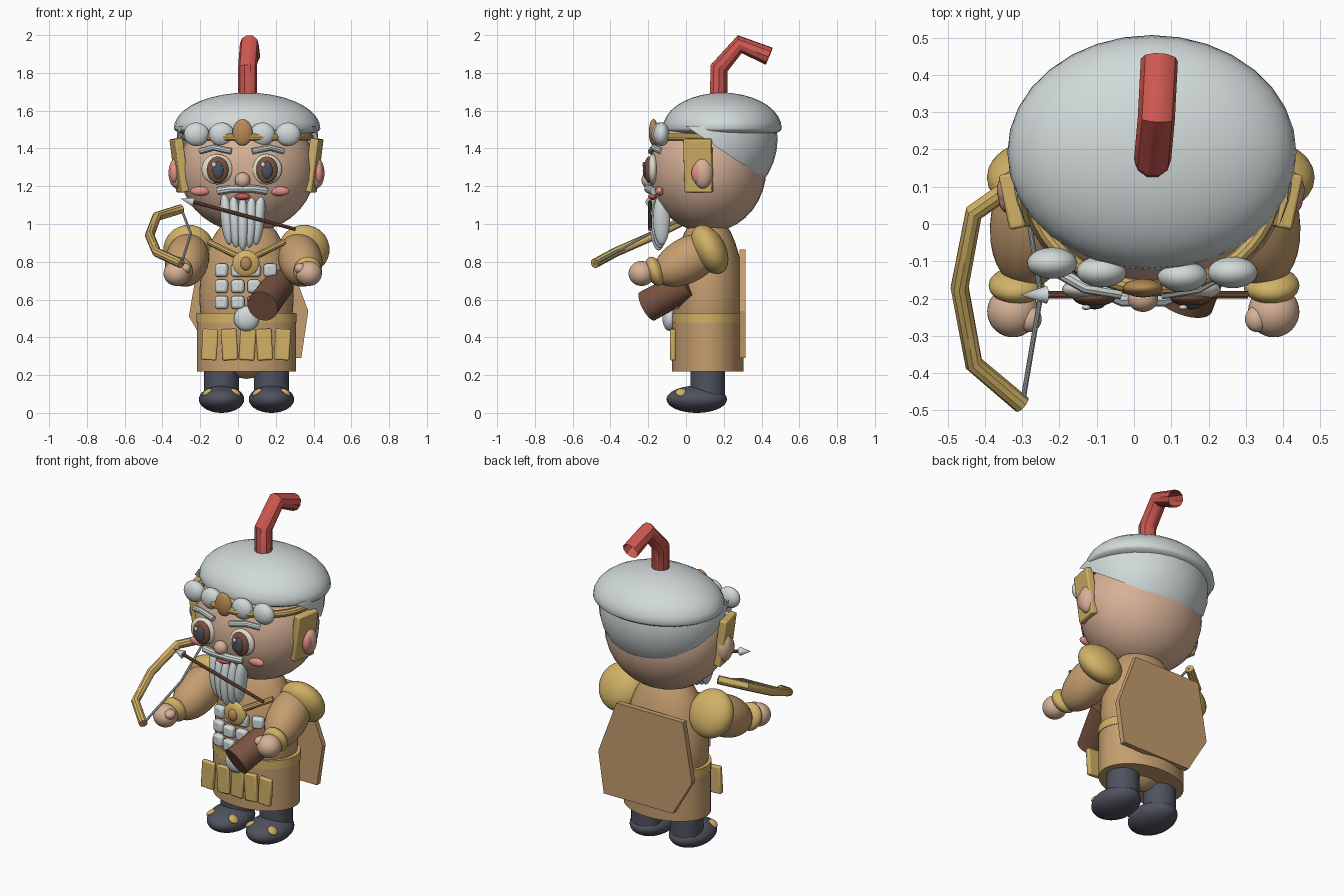
import bpy, bmesh, math
from mathutils import Vector

if "Cube" in bpy.data.objects:
    bpy.data.objects.remove(bpy.data.objects["Cube"], do_unlink=True)


def material(name, hexcode):
    lin = [(int(hexcode[i:i + 2], 16) / 255) ** 2.2 for i in (0, 2, 4)] + [1]
    m = bpy.data.materials.new(name)
    m.use_nodes = True
    m.diffuse_color = lin
    m.node_tree.nodes["Principled BSDF"].inputs["Base Color"].default_value = lin
    return m


tan = material("tan cloth", "C49C6E")
gold = material("gold", "D0B066")
skin = material("skin", "D6B096")
grey = material("pale grey", "D0D8D8")
red = material("red", "CC5852")
pink = material("pink", "E08E84")
brown = material("brown leather", "785442")
dark = material("dark boots", "50525E")
cream = material("cream", "E0DACA")
amber = material("amber", "B88A58")


def finish(name, mat, angle=40):
    ob = bpy.context.object
    ob.name = name
    ob.data.materials.append(mat)
    bpy.ops.object.shade_smooth_by_angle(angle=math.radians(angle))
    return ob


def ball(name, mat, loc, size, rot=(0, 0, 0)):
    bpy.ops.mesh.primitive_uv_sphere_add(segments=32, ring_count=18, location=loc, rotation=rot)
    bpy.context.object.scale = size
    return finish(name, mat)


def box(name, mat, loc, size, rot=(0, 0, 0), bevel=0.008):
    bpy.ops.mesh.primitive_cube_add(size=1, location=loc, rotation=rot)
    ob = bpy.context.object
    ob.scale = size
    bpy.ops.object.transform_apply(location=False, rotation=False, scale=True)
    mod = ob.modifiers.new("Bevel", "BEVEL")
    mod.width, mod.segments = bevel, 2
    return finish(name, mat)


def drum(name, mat, loc, rx, ry, height):
    bpy.ops.mesh.primitive_cylinder_add(vertices=40, radius=1, depth=1, location=loc)
    bpy.context.object.scale = (rx, ry, height)
    return finish(name, mat)


def cone(name, mat, a, b, r1, r2):
    a, b = Vector(a), Vector(b)
    turn = (b - a).to_track_quat("Z", "Y").to_euler()
    bpy.ops.mesh.primitive_cone_add(vertices=28, radius1=r1, radius2=r2, depth=(b - a).length,
                                    location=(a + b) / 2, rotation=turn)
    return finish(name, mat)


def tube(name, mat, points, radius, caps=True, cyclic=False):
    cu = bpy.data.curves.new(name, "CURVE")
    cu.dimensions = "3D"
    cu.bevel_depth, cu.bevel_resolution, cu.use_fill_caps = radius, 3, caps
    sp = cu.splines.new("POLY")
    sp.points.add(len(points) - 1)
    for p, co in zip(sp.points, points):
        p.co = (*co, 1)
    sp.use_cyclic_u = cyclic
    ob = bpy.data.objects.new(name, cu)
    bpy.context.collection.objects.link(ob)
    bpy.ops.object.select_all(action="DESELECT")
    ob.select_set(True)
    bpy.context.view_layer.objects.active = ob
    bpy.ops.object.convert(target="MESH")
    return finish(name, mat, 35)


CX, CY = 0.045, 0.115
SIDES = (("right", -1), ("left", 1))

# Legs and boots
for side, s in SIDES:
    x = CX + s * 0.132
    drum(side + "_leg", dark, (x, CY, 0.17), 0.092, 0.092, 0.24)
    ball(side + "_boot", dark, (x, 0.057, 0.072), (0.12, 0.16, 0.072))
    for t in (-1, 1):
        ball(side + "_boot_trim", gold, (x + t * 0.075, -0.025, 0.108), (0.03, 0.03, 0.016), (0, t * 0.6, 0))

# Torso, skirt and belt
ball("torso", tan, (CX, CY, 0.62), (0.25, 0.19, 0.44))
drum("skirt", tan, (CX, CY, 0.365), 0.263, 0.19, 0.29)
drum("belt", gold, (CX, CY, 0.503), 0.266, 0.193, 0.05)
for i, x in enumerate((-0.15, -0.045, 0.05, 0.14, 0.235)):
    box("belt_pouch", gold, (x, -0.07, 0.362), (0.082, 0.03, 0.165), (0, (-1) ** i * 0.06, 0))
ball("belt_ball", grey, (CX, -0.085, 0.5), (0.067, 0.04, 0.067))

# Chest armour tiles follow the torso curve
for col in range(4):
    for row in range(3):
        x, z = -0.087 + col * 0.086, 0.585 + row * 0.085
        d = math.sqrt(1 - ((x - CX) / 0.25) ** 2 - ((z - 0.62) / 0.44) ** 2)
        box("armour_tile", grey, (x, CY - 0.19 * d - 0.01, z), (0.07, 0.045, 0.07),
            (0, 0, (x - CX) * 2), 0.015)

# Medallion and straps
for side, s in SIDES:
    tube(side + "_strap", gold, [(CX + s * 0.2, -0.01, 0.905), (CX + s * 0.03, -0.085, 0.82)], 0.016)
ball("medallion", gold, (0.042, -0.085, 0.79), (0.072, 0.03, 0.072))
ball("medallion_gem", amber, (0.042, -0.11, 0.79), (0.03, 0.02, 0.036))

# Back board
outline = [(0.25, 0.865), (-0.2, 0.865), (-0.26, 0.51), (-0.13, 0.29), (0.335, 0.29), (0.372, 0.54)]
bm = bmesh.new()
face = bm.faces.new([bm.verts.new((x, 0.283, z)) for x, z in outline])
ext = bmesh.ops.extrude_face_region(bm, geom=[face])
bmesh.ops.translate(bm, vec=(0, 0.032, 0), verts=[v for v in ext["geom"] if isinstance(v, bmesh.types.BMVert)])
bmesh.ops.recalc_face_normals(bm, faces=bm.faces)
me = bpy.data.meshes.new("back_board")
bm.to_mesh(me)
bm.free()
me.materials.append(tan)
bpy.context.collection.objects.link(bpy.data.objects.new("back_board", me))

# Arms
for side, s in SIDES:
    ball(side + "_shoulder_pad", gold, (CX + s * 0.305, 0.125, 0.865), (0.135, 0.085, 0.14), (0.48, 0, 0))
    ball(side + "_arm", tan, (0.03 + s * 0.3, 0.01, 0.81), (0.115, 0.2, 0.12), (0.5, 0, s * 0.15))
    ball(side + "_cuff", gold, (0.027 + s * 0.342, -0.165, 0.75), (0.075, 0.045, 0.08), (0.35, 0, 0))
    ball(side + "_hand", skin, (0.025 + s * 0.35, -0.235, 0.738), (0.069, 0.069, 0.066))
    ball(side + "_thumb", skin, (0.025 + s * 0.305, -0.255, 0.765), (0.032, 0.035, 0.028))

# Quiver in the left hand
cone("quiver", brown, (0.13, -0.205, 0.565), (0.22, 0.02, 0.685), 0.085, 0.08)

# Head and ears
ball("head", skin, (0.05, CY, 1.29), (0.36, 0.31, 0.335))
for side, s in SIDES:
    ball(side + "_ear", skin, (CX + s * 0.367, 0.09, 1.27), (0.046, 0.054, 0.082))
    ball(side + "_inner_ear", pink, (CX + s * 0.382, 0.065, 1.27), (0.026, 0.036, 0.055))
    box(side + "_ear_flap", gold, (CX + s * 0.355, 0.065, 1.31), (0.045, 0.15, 0.285), (0, s * 0.13, s * -0.2))

# Cap: flattened below its widest line, over a hair shell cut on a slant
cap = ball("cap", grey, (0.048, 0.192, 1.505), (0.388, 0.315, 0.19))
for v in cap.data.vertices:
    if v.co.z < 0:
        v.co.z *= 0.3
hair = ball("hair_shell", grey, (0.05, 0.13, 1.45), (0.375, 0.355, 0.36))
bpy.ops.object.transform_apply(location=True, rotation=False, scale=True)
bm = bmesh.new()
bm.from_mesh(hair.data)
for co, no in (((0, 0, 1.52), (0, 0, 1)), ((0, 0.13, 1.43), (0, -0.67, -1))):
    bmesh.ops.bisect_plane(bm, geom=bm.verts[:] + bm.edges[:] + bm.faces[:],
                           plane_co=co, plane_no=no, clear_outer=True)
bm.to_mesh(hair.data)
bm.free()

# Bent hollow stem on the cap
tube("stem", red, [(0.05, 0.172, 1.6), (0.05, 0.175, 1.825), (0.06, 0.285, 1.952), (0.068, 0.44, 1.888)],
     0.05, caps=False)

# Headband with beads and brooch
ring = [2 * math.pi * i / 48 for i in range(48)]
tube("headband", gold, [(0.05 + 0.33 * math.cos(a), CY + 0.285 * math.sin(a), 1.46) for a in ring],
     0.02, cyclic=True)
for x, y in ((-0.22, -0.105), (-0.087, -0.128), (0.13, -0.14), (0.265, -0.13)):
    ball("forehead_bead", grey, (x, y, 1.475), (0.067, 0.042, 0.062))
ball("brooch", amber, (0.024, -0.172, 1.485), (0.053, 0.025, 0.07))

# Face
FX = 0.02
for side, s in SIDES:
    x = FX + s * 0.13
    ball(side + "_eye", cream, (x, -0.175, 1.29), (0.083, 0.032, 0.08))
    ball(side + "_iris", brown, (x + 0.003, -0.197, 1.287), (0.057, 0.024, 0.07))
    ball(side + "_pupil", dark, (x + 0.004, -0.213, 1.285), (0.03, 0.016, 0.046))
    ball(side + "_eye_glint", cream, (x - 0.018, -0.224, 1.315), (0.012, 0.007, 0.014))
    tube(side + "_eyebrow", grey, [(FX + s * 0.055, -0.185, 1.385), (FX + s * 0.15, -0.17, 1.405),
                                   (FX + s * 0.22, -0.13, 1.385)], 0.017)
    ball(side + "_cheek", pink, (0.01 + s * 0.21, -0.12 - s * 0.02, 1.174), (0.052, 0.022, 0.025))
ball("nose", skin, (0.024, -0.2, 1.232), (0.041, 0.036, 0.041))
tube("moustache", grey, [(-0.105, -0.165, 1.175), (-0.03, -0.2, 1.186), (0.08, -0.2, 1.186),
                         (0.15, -0.17, 1.175)], 0.022)
ball("mouth", red, (0.024, -0.175, 1.145), (0.04, 0.025, 0.018))

# Beard strands
for i in range(-2, 3):
    ball("beard_strand", grey, (0.025 + i * 0.042, -0.145 + abs(i) * 0.008, 1.0 + abs(i) * 0.014),
         (0.033, 0.045, 0.14), (0, i * 0.05, 0))

# Bow and arrow
tip_a, tip_b = (-0.3, 0.12, 1.08), (-0.3, -0.485, 0.79)
tube("bow", gold, [tip_a, (-0.43, 0.03, 1.04), (-0.468, -0.17, 0.94), (-0.43, -0.375, 0.85), tip_b], 0.025)
tube("bow_string", grey, [tip_a, (-0.25, -0.19, 0.95), tip_b], 0.007)
tube("arrow_shaft", brown, [(-0.25, -0.19, 1.12), (0.305, -0.19, 0.972)], 0.01)
cone("arrow_head", grey, (-0.235, -0.19, 1.116), (-0.305, -0.19, 1.135), 0.024, 0)
